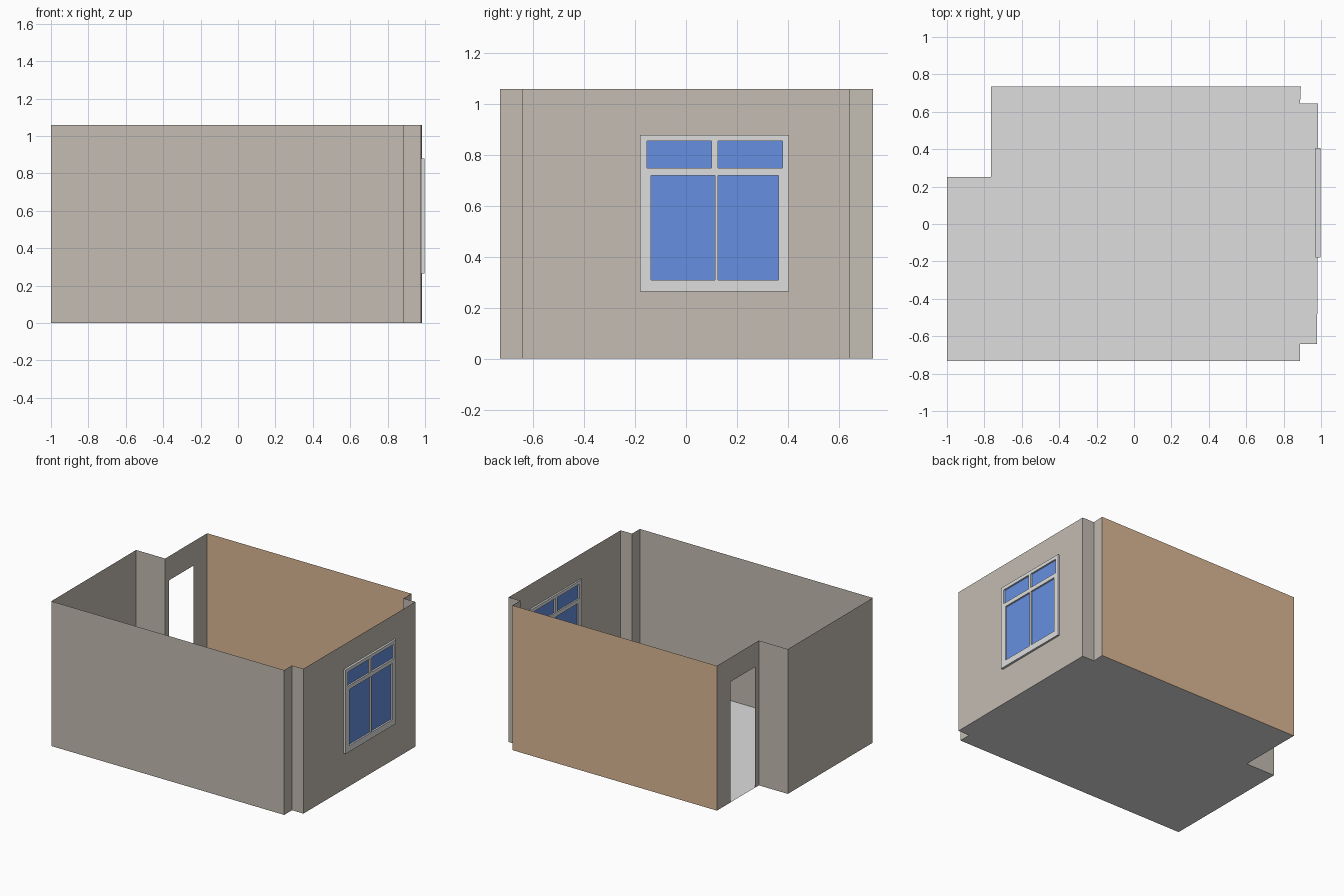
import bpy, bmesh
from mathutils import Vector

if "Cube" in bpy.data.objects:
    bpy.data.objects.remove(bpy.data.objects["Cube"])


def material(name, r, g, b):
    lin = lambda c: ((c / 255 + 0.055) / 1.055) ** 2.4
    m = bpy.data.materials.new(name)
    m.diffuse_color = (lin(r), lin(g), lin(b), 1)
    m.use_nodes = True
    m.node_tree.nodes["Principled BSDF"].inputs["Base Color"].default_value = m.diffuse_color
    return m


beige = material("beige_wall", 195, 188, 178)
tan = material("tan_wall", 220, 184, 148)
grey = material("light_grey", 222, 222, 222)
blue = material("blue_glass", 102, 144, 225)

H = 1.06


def make_object(name, bm, mat):
    me = bpy.data.meshes.new(name)
    bm.to_mesh(me)
    bm.free()
    me.materials.append(mat)
    ob = bpy.data.objects.new(name, me)
    bpy.context.collection.objects.link(ob)
    return ob


def wall(name, a, b, mat, hole=None):
    """Thin upright wall from a to b; hole = (y0, y1, z0, z1)."""
    a, b = Vector((*a, 0)), Vector((*b, 0))
    rects = [(0, 1, 0, H)]
    if hole:
        t0, t1 = sorted((y - a.y) / (b.y - a.y) for y in hole[:2])
        z0, z1 = hole[2:]
        rects = [(0, t0, 0, H), (t1, 1, 0, H), (t0, t1, z1, H)]
        if z0 > 0:
            rects.append((t0, t1, 0, z0))
    bm = bmesh.new()
    for s, e, z0, z1 in rects:
        p, q = a.lerp(b, s), a.lerp(b, e)
        bm.faces.new([bm.verts.new((v.x, v.y, z)) for v, z in
                      ((p, z0), (q, z0), (q, z1), (p, z1))])
    bmesh.ops.remove_doubles(bm, verts=bm.verts, dist=1e-5)
    make_object(name, bm, mat)


def boxes(name, rects, x0, x1, mat):
    """Boxes from x0 to x1 over (y0, y1, z0, z1) rectangles."""
    bm = bmesh.new()
    for y0, y1, z0, z1 in rects:
        vs = bmesh.ops.create_cube(bm, size=1)["verts"]
        bmesh.ops.scale(bm, vec=(x1 - x0, y1 - y0, z1 - z0), verts=vs)
        bmesh.ops.translate(bm, vec=((x0 + x1) / 2, (y0 + y1) / 2, (z0 + z1) / 2), verts=vs)
    make_object(name, bm, mat)


# Floor plan, counter-clockwise from the front left corner
plan = [(-1, -0.732), (0.887, -0.732), (0.887, -0.642), (0.979, -0.642),
        (0.985, 0.645), (0.888, 0.645), (0.892, 0.735), (-0.765, 0.735),
        (-0.765, 0.25), (-1, 0.25)]
names = ["front_wall", "front_corner_side", "front_corner_return", "window_wall",
         "back_corner_return", "back_corner_side", "back_wall", "door_wall",
         "entry_return", "left_wall"]
holes = {"window_wall": (-0.18, 0.405, 0.265, 0.88),
         "door_wall": (0.295, 0.575, 0, 0.883)}

bm = bmesh.new()
bm.faces.new([bm.verts.new((x, y, 0)) for x, y in plan])
make_object("floor", bm, grey)

for i, n in enumerate(names):
    wall(n, plan[i], plan[(i + 1) % len(plan)], tan if n == "back_wall" else beige, holes.get(n))

# Window: frame bars and glass panes
boxes("window_frame", [
    (-0.18, 0.405, 0.265, 0.31), (-0.18, 0.405, 0.855, 0.88),
    (-0.18, 0.405, 0.72, 0.75),
    (-0.18, -0.153, 0.75, 0.855), (0.10, 0.125, 0.75, 0.855), (0.38, 0.405, 0.75, 0.855),
    (-0.18, -0.137, 0.31, 0.72), (0.115, 0.126, 0.31, 0.72), (0.363, 0.405, 0.31, 0.72),
], 0.97, 0.998, grey)
boxes("window_panes", [
    (-0.153, 0.10, 0.75, 0.855), (0.125, 0.38, 0.75, 0.855),
    (-0.137, 0.115, 0.31, 0.72), (0.126, 0.363, 0.31, 0.72),
], 0.98, 0.986, blue)
